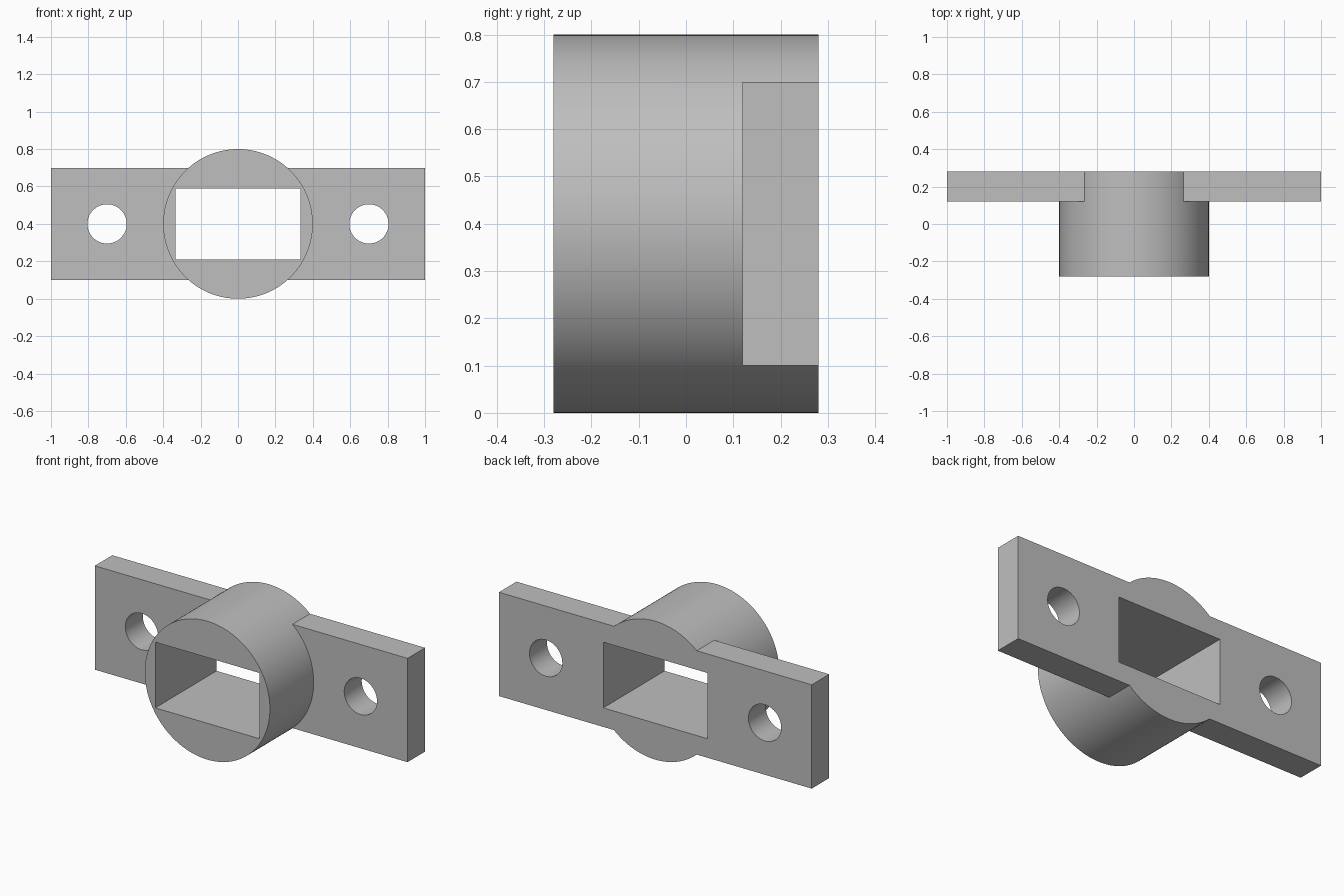
import bpy, math

cube = bpy.data.objects.get("Cube")
if cube:
    bpy.data.objects.remove(cube, do_unlink=True)

MID = 0.4       # height of the bore axis
BACK = 0.28     # half depth of the collar
FRONT = 0.12    # front face of the mounting bar

grey = bpy.data.materials.new("light grey")
grey.use_nodes = True
colour = (0.52, 0.52, 0.52, 1)
grey.diffuse_color = colour
grey.node_tree.nodes["Principled BSDF"].inputs["Base Color"].default_value = colour


def finish(name):
    ob = bpy.context.object
    ob.name = name
    ob.data.materials.append(grey)
    bpy.ops.object.transform_apply(location=True, rotation=True, scale=True)
    return ob


def box(name, size, y):
    bpy.ops.mesh.primitive_cube_add(size=1, location=(0, y, MID))
    bpy.context.object.scale = size
    return finish(name)


def rod(name, radius, length, x, sides):
    bpy.ops.mesh.primitive_cylinder_add(
        vertices=sides, radius=radius, depth=length,
        location=(x, 0, MID), rotation=(math.pi / 2, 0, 0))
    return finish(name)


def combine(target, tool, operation):
    mod = target.modifiers.new(operation.lower(), 'BOOLEAN')
    mod.operation = operation
    mod.solver = 'EXACT'
    mod.object = tool
    bpy.ops.object.select_all(action='DESELECT')
    target.select_set(True)
    bpy.context.view_layer.objects.active = target
    bpy.ops.object.modifier_apply(modifier=mod.name)
    bpy.data.objects.remove(tool, do_unlink=True)


# Round collar joined to the flat mounting bar, flush at the back
bracket = rod("mounting_bracket", 0.4, 2 * BACK, 0, 128)
bar = box("mounting_bar", (2, BACK - FRONT, 0.6), (BACK + FRONT) / 2)
combine(bracket, bar, 'UNION')

# Rectangular opening through the collar
combine(bracket, box("opening_cutter", (0.666, 1, 0.38), 0), 'DIFFERENCE')

# Screw hole in each end of the bar
for side in (-1, 1):
    combine(bracket, rod("screw_hole_cutter", 0.105, 1, 0.7 * side, 64), 'DIFFERENCE')

bpy.ops.object.shade_smooth_by_angle(angle=math.radians(30))
